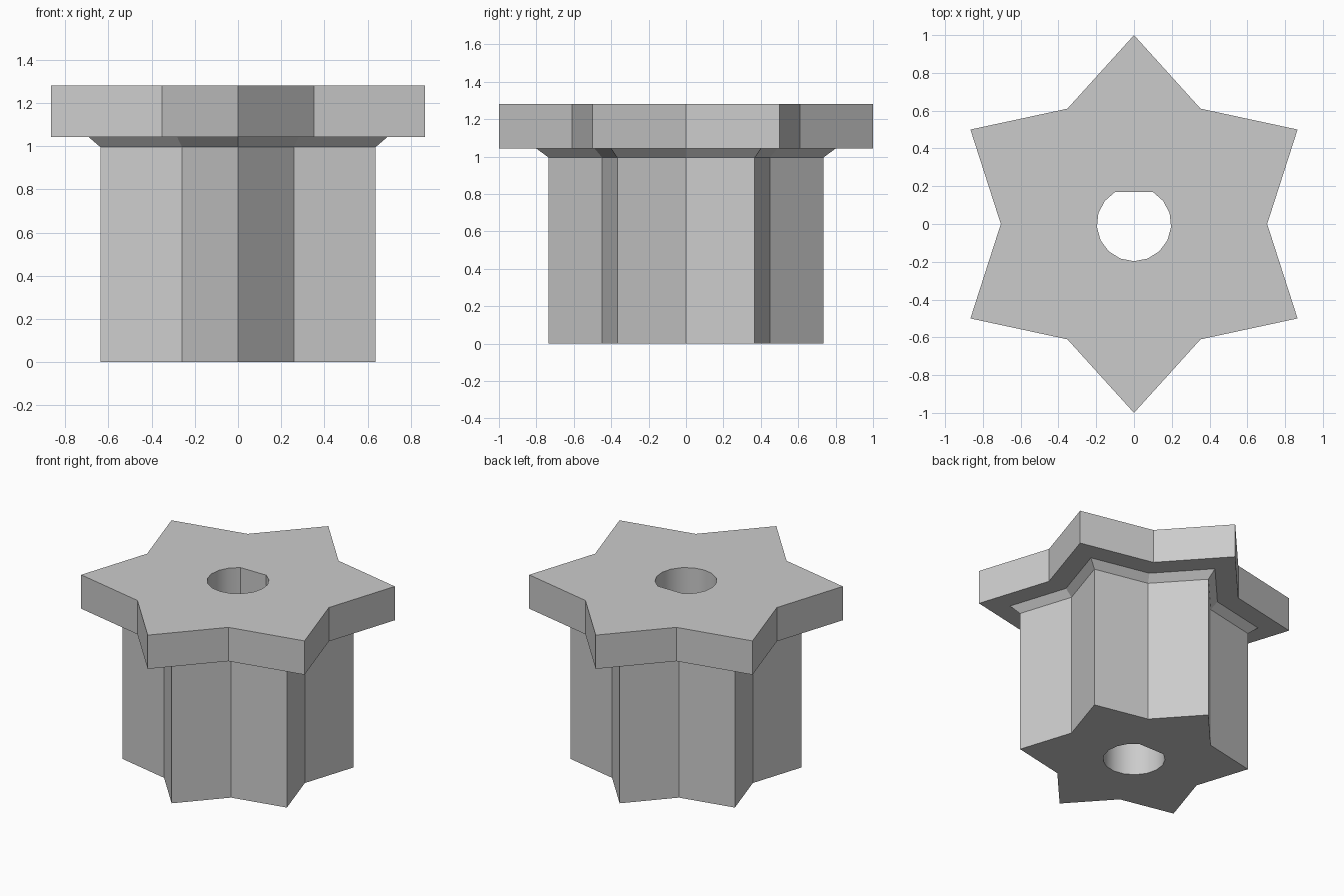
import bpy, bmesh, math
from math import sin, cos, radians

cube = bpy.data.objects.get("Cube")
if cube:
    bpy.data.objects.remove(cube, do_unlink=True)

# Single plain grey
grey = bpy.data.materials.new("plain_grey")
grey.use_nodes = True
colour = (0.6, 0.6, 0.6, 1)
grey.diffuse_color = colour
grey.node_tree.nodes["Principled BSDF"].inputs["Base Color"].default_value = colour

VALLEY = 0.705  # valley radius relative to tip radius


def star(radius):
    """Six-pointed outline with a tip on +y."""
    return [(radius * r * cos(radians(a)), radius * r * sin(radians(a)))
            for k in range(6) for a, r in ((60 * k, VALLEY), (60 * k + 30, 1))]


def loft(name, sections):
    """Solid through (outline, z) sections, capped at both ends."""
    bm = bmesh.new()
    rings = [[bm.verts.new((x, y, z)) for x, y in outline] for outline, z in sections]
    for low, high in zip(rings, rings[1:]):
        n = len(low)
        for i in range(n):
            j = (i + 1) % n
            bm.faces.new((low[i], low[j], high[j], high[i]))
    bm.faces.new(rings[0][::-1])
    bm.faces.new(rings[-1])
    bmesh.ops.recalc_face_normals(bm, faces=bm.faces)
    mesh = bpy.data.meshes.new(name)
    bm.to_mesh(mesh)
    bm.free()
    mesh.materials.append(grey)
    obj = bpy.data.objects.new(name, mesh)
    bpy.context.collection.objects.link(obj)
    return obj


# Star shaft, sloped collar and wide star flange as one solid
hub = loft("star_hub", [(star(0.735), 0), (star(0.735), 0.995), (star(0.8), 1.043),
                        (star(1), 1.043), (star(1), 1.28)])

# D-shaped bore with its flat towards the back
START, STEPS = 120.5, 14
angles = [radians(START + i * (419.5 - 120.5 - 0) / STEPS) for i in range(STEPS + 1)]
bore = [(0.197 * cos(a), 0.197 * sin(a)) for a in angles]
cutter = loft("bore_cutter", [(bore, -0.2), (bore, 1.5)])
cutter.hide_render = True

cut = hub.modifiers.new("bore", "BOOLEAN")
cut.operation = "DIFFERENCE"
cut.solver = "EXACT"
cut.object = cutter

bpy.ops.object.select_all(action="DESELECT")
bpy.context.view_layer.objects.active = hub
hub.select_set(True)
bpy.ops.object.modifier_apply(modifier=cut.name)
bpy.data.objects.remove(cutter, do_unlink=True)

# Round bore wall reads smooth, every other edge stays sharp
bpy.ops.object.shade_smooth_by_angle(angle=radians(25))
